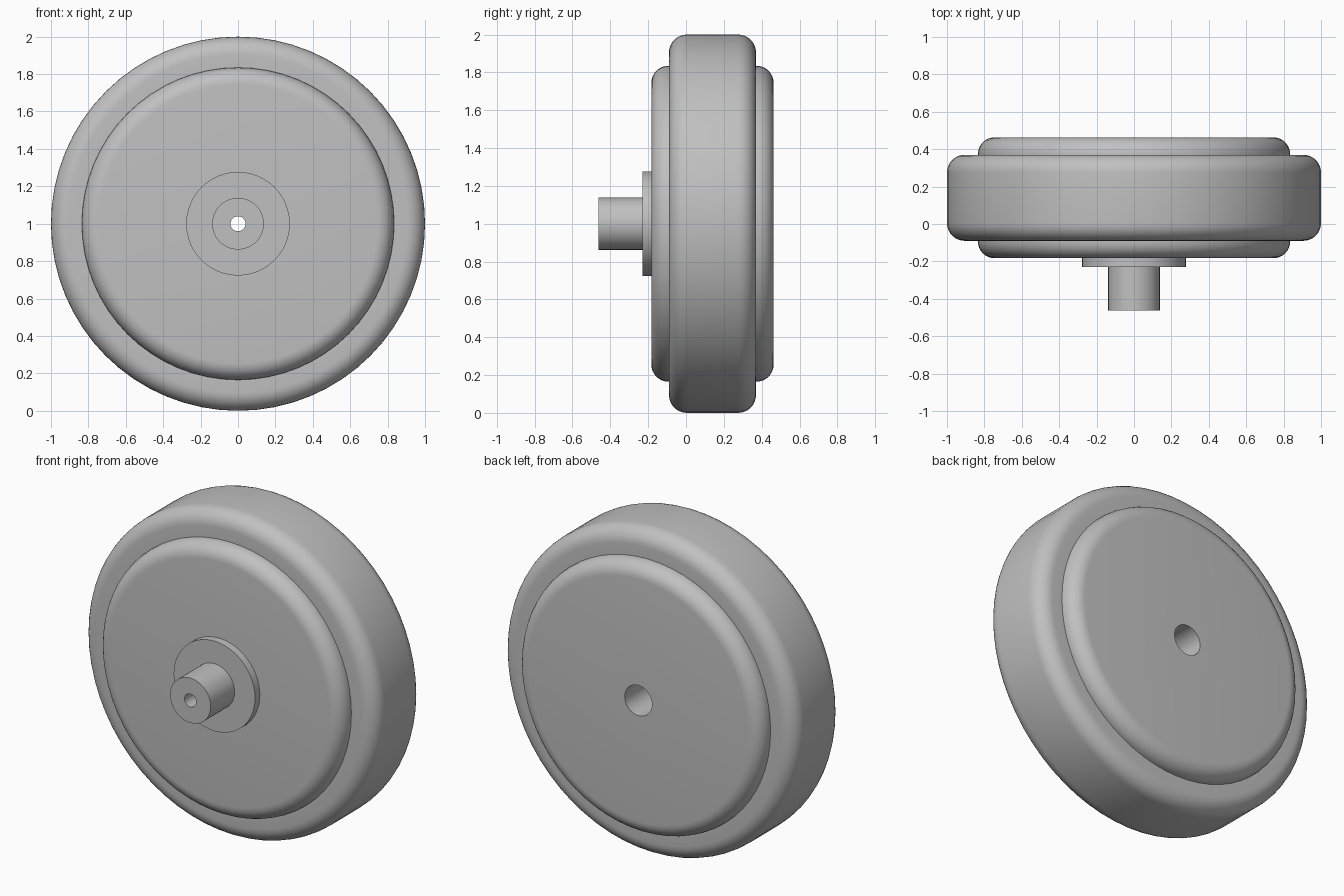
import bpy, bmesh, math
from mathutils import Matrix, Vector

if "Cube" in bpy.data.objects:
    bpy.data.objects.remove(bpy.data.objects["Cube"], do_unlink=True)

grey = bpy.data.materials.new("plain grey")
grey.use_nodes = True
colour = (0.53, 0.53, 0.53, 1)
grey.diffuse_color = colour
grey.node_tree.nodes["Principled BSDF"].inputs["Base Color"].default_value = colour


def ring_profile(inner, outer, front, back, fillet=0):
    """Closed (radius, y) section of a ring with rounded outer corners."""
    points = [(inner, front)]
    if fillet:
        for y, start in ((front + fillet, -90), (back - fillet, 0)):
            for i in range(9):
                a = math.radians(start + 90 * i / 8)
                points.append((outer - fillet + fillet * math.cos(a),
                               y + fillet * math.sin(a)))
    else:
        points += [(outer, front), (outer, back)]
    return points + [(inner, back)]


def lathe(name, profile, segments):
    """Revolve a closed section around the horizontal wheel axis."""
    bm = bmesh.new()
    rings = []
    for s in range(segments):
        turn = Matrix.Rotation(2 * math.pi * s / segments, 3, "Y")
        rings.append([bm.verts.new(turn @ Vector((r, y, 0))) for r, y in profile])
    n = len(profile)
    for s in range(segments):
        a, b = rings[s], rings[(s + 1) % segments]
        for i in range(n):
            j = (i + 1) % n
            bm.faces.new((a[i], a[j], b[j], b[i]))
    bmesh.ops.recalc_face_normals(bm, faces=bm.faces)
    mesh = bpy.data.meshes.new(name)
    bm.to_mesh(mesh)
    bm.free()
    mesh.materials.append(grey)
    obj = bpy.data.objects.new(name, mesh)
    obj.location.z = 1
    bpy.context.collection.objects.link(obj)
    bpy.ops.object.select_all(action="DESELECT")
    obj.select_set(True)
    bpy.context.view_layer.objects.active = obj
    bpy.ops.object.shade_smooth_by_angle(angle=math.radians(35))
    return obj


# Rounded tyre around the hub
lathe("tyre", ring_profile(0.83, 1.0, -0.09, 0.37, 0.095), 64)
# Hub with a wide bore open at the back
lathe("hub", ring_profile(0.093, 0.835, -0.183, 0.463, 0.09), 64)
# Stepped axle: washer flange and stub with a narrow through hole
axle = [(0.04, -0.463), (0.138, -0.463), (0.138, -0.23),
        (0.277, -0.23), (0.277, -0.183), (0.04, -0.183)]
lathe("axle", axle, 48)
